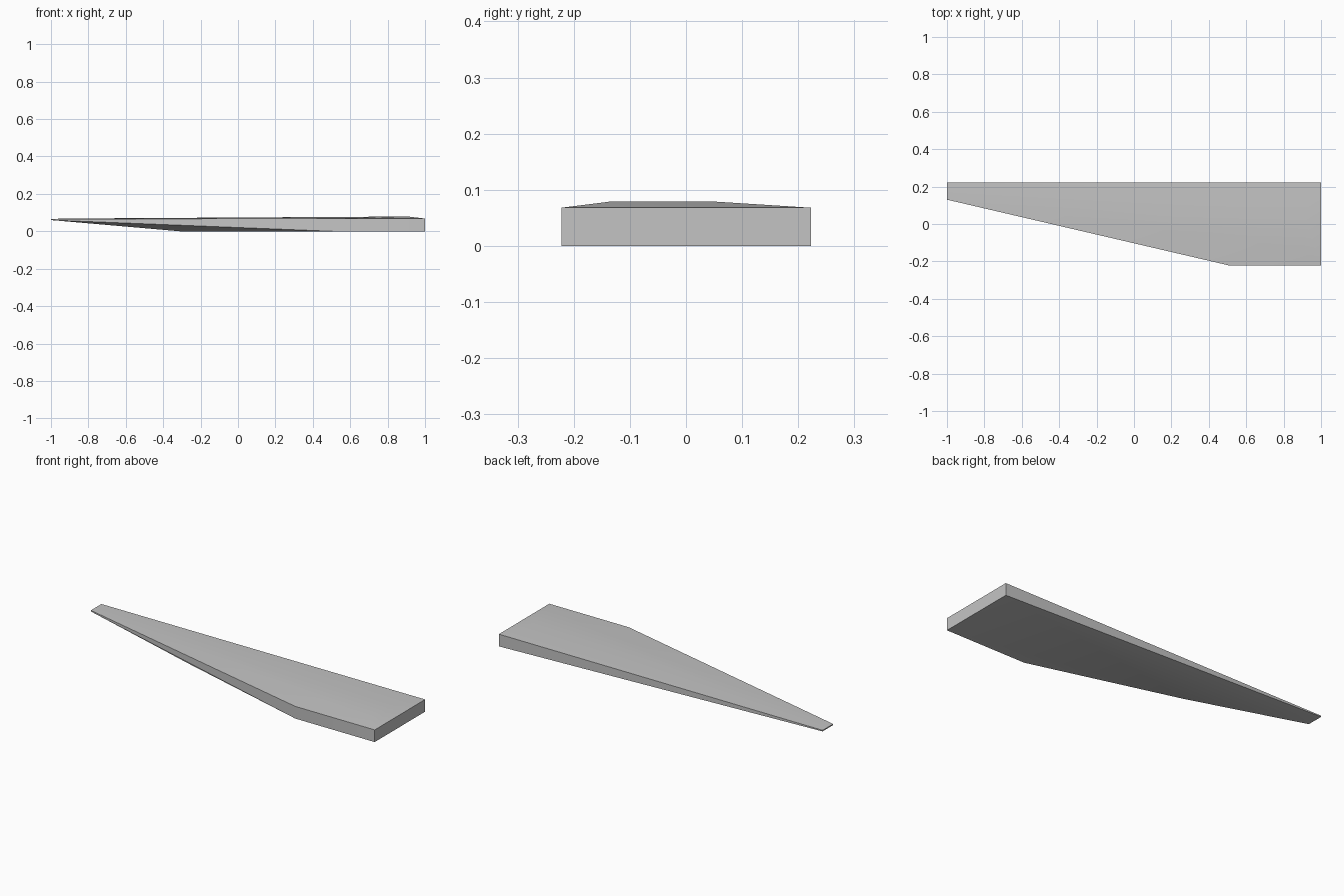
import bpy, bmesh, math

cube = bpy.data.objects.get("Cube")
if cube:
    bpy.data.objects.remove(cube, do_unlink=True)

# Grey material
grey = bpy.data.materials.new("plain_grey")
grey.use_nodes = True
colour = (0.55, 0.55, 0.55, 1)
grey.diffuse_color = colour
grey.node_tree.nodes["Principled BSDF"].inputs["Base Color"].default_value = colour

# Plan outline: x, y, bottom z, top z
BACK, FRONT, RIM, TIP = 0.223, -0.222, 0.068, 0.06
outline = [
    (1, BACK, 0, RIM),
    (1, FRONT, 0, RIM),
    (0.51, FRONT, 0, RIM),
    (-1, 0.13, TIP, 0.066),
    (-1, BACK, TIP, 0.066),
]
# Shallow crown on the top, and the lowest point of the underside keel
crown = [
    (0.91, -0.135, 0.079), (0.91, 0.05, 0.079),
    (0, 0.08, 0.0737), (-0.48, 0.12, 0.0709), (-0.93, 0.18, 0.068),
]
keel = [(-0.31, 0.007, 0)]

# Tapered wedge: the skin stretched over rim, crown and keel
bm = bmesh.new()
for x, y, low, high in outline:
    bm.verts.new((x, y, low))
    bm.verts.new((x, y, high))
for point in crown + keel:
    bm.verts.new(point)
hull = bmesh.ops.convex_hull(bm, input=bm.verts[:])
spare = {g for g in hull["geom_interior"] + hull["geom_unused"]
         if isinstance(g, bmesh.types.BMVert)}
bmesh.ops.delete(bm, geom=list(spare), context='VERTS')
bmesh.ops.recalc_face_normals(bm, faces=bm.faces[:])

mesh = bpy.data.meshes.new("tapered_blade")
bm.to_mesh(mesh)
bm.free()
mesh.materials.append(grey)
blade = bpy.data.objects.new("tapered_blade", mesh)
bpy.context.collection.objects.link(blade)

# Soft top and underside, crisp rim
bpy.ops.object.select_all(action='DESELECT')
blade.select_set(True)
bpy.context.view_layer.objects.active = blade
bpy.ops.object.shade_smooth_by_angle(angle=math.radians(42))
